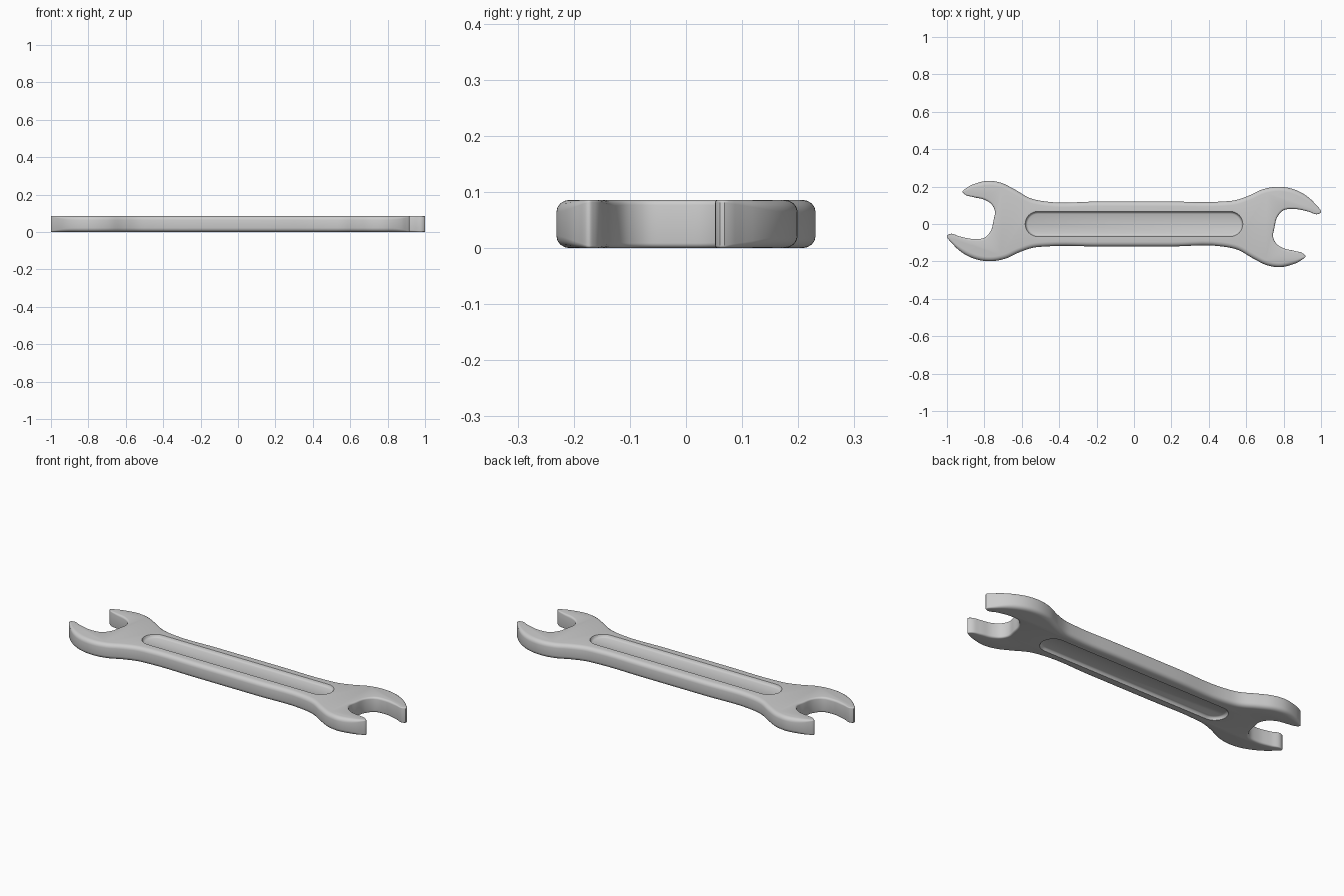
import bpy, bmesh, math
from mathutils import Vector

if "Cube" in bpy.data.objects:
    bpy.data.objects.remove(bpy.data.objects["Cube"])

H = 0.086  # thickness

# One end of the outline, counter-clockwise: x, y, edge rounding
HALF = [(0.2, -0.12, .024), (0.47, -0.12, .024), (0.55, -0.136, .024),
        (0.64, -0.186, .024), (0.71, -0.22, .024), (0.775, -0.231, .024),
        (0.84, -0.219, .022), (0.895, -0.193, .012), (0.917, -0.172, .005),
        (0.907, -0.16, .005), (0.86, -0.144, .010), (0.80, -0.13, .012),
        (0.763, -0.107, .010), (0.744, -0.07, .010), (0.751, -0.02, .010),
        (0.765, 0.035, .010), (0.797, 0.072, .012), (0.86, 0.08, .012),
        (0.93, 0.067, .010), (0.985, 0.053, .005), (0.999, 0.061, .005),
        (0.97, 0.106, .012), (0.91, 0.159, .022), (0.84, 0.19, .024),
        (0.77, 0.199, .024), (0.69, 0.186, .024), (0.61, 0.15, .024),
        (0.54, 0.127, .024), (0.47, 0.12, .024), (0.2, 0.12, .024)]


def spline(ctrl, steps=5):
    """Closed smooth curve through control points (tangents by chord length)."""
    p = [Vector(c) for c in ctrl]
    n = len(p)

    def tangent(i):
        a, b, c = p[i - 1], p[i], p[(i + 1) % n]
        u, v = (b - a).length, (c - b).length
        return ((b - a) / u * v + (c - b) / v * u) / (u + v)
    out = []
    for i in range(n):
        a, b = p[i], p[(i + 1) % n]
        d = (b - a).length
        ta, tb = tangent(i) * d, tangent((i + 1) % n) * d
        for k in range(steps):
            t = k / steps
            out.append(a * (2*t**3 - 3*t**2 + 1) + ta * (t**3 - 2*t**2 + t)
                       + b * (3*t**2 - 2*t**3) + tb * (t**3 - t**2))
    return out


def loft(name, rings):
    """Solid from stacked rings of equal length, capped at both ends."""
    bm = bmesh.new()
    vs = [[bm.verts.new(q) for q in r] for r in rings]
    n = len(vs[0])
    for a, b in zip(vs, vs[1:]):
        for i in range(n):
            j = (i + 1) % n
            bm.faces.new((a[i], a[j], b[j], b[i]))
    bm.faces.new(vs[0][::-1])
    bm.faces.new(vs[-1])
    bmesh.ops.recalc_face_normals(bm, faces=bm.faces)
    me = bpy.data.meshes.new(name)
    bm.to_mesh(me)
    bm.free()
    ob = bpy.data.objects.new(name, me)
    bpy.context.collection.objects.link(ob)
    return ob


# Wrench body with rounded edges; second end is the first turned by 180 degrees
pts = spline(HALF + [(-x, -y, b) for x, y, b in HALF])
n = len(pts)
normals = []
for i in range(n):
    t = pts[(i + 1) % n] - pts[i - 1]
    normals.append(Vector((t.y, -t.x)).normalized())


def body_ring(ang, top):
    ring = []
    for q, m in zip(pts, normals):
        inset = q.z * (1 - math.cos(ang))
        drop = q.z * 0.9 * (1 - math.sin(ang))
        ring.append((q.x - m.x * inset, q.y - m.y * inset,
                     H - drop if top else drop))
    return ring


angs = [math.radians(a) for a in (0, 22.5, 45, 67.5, 90)]
body = loft("wrench_body", [body_ring(a, False) for a in reversed(angs)]
            + [body_ring(a, True) for a in angs])


# Long recessed panel on both faces of the handle
def slot_ring(r, z, half=0.515):
    ring = []
    for side in (0, 1):
        for k in range(17):
            a = -math.pi / 2 + math.pi * (k / 16 + side)
            ring.append(((half if side == 0 else -half) + r * math.cos(a),
                         r * math.sin(a), z))
    return ring


def cut(name, face_z, direction):
    prof = [(0.069, -0.01), (0.067, 0.0), (0.064, 0.007), (0.060, 0.013), (0.054, 0.016)]
    tool = loft(name, [slot_ring(r, face_z + direction * d) for r, d in prof])
    mod = body.modifiers.new(name, 'BOOLEAN')
    mod.operation, mod.solver, mod.object = 'DIFFERENCE', 'EXACT', tool
    bpy.ops.object.modifier_apply(modifier=name)
    bpy.data.objects.remove(tool)


bpy.context.view_layer.objects.active = body
body.select_set(True)
cut("top_recess", H, -1)
cut("bottom_recess", 0, 1)
bpy.ops.object.shade_smooth_by_angle(angle=math.radians(35))
